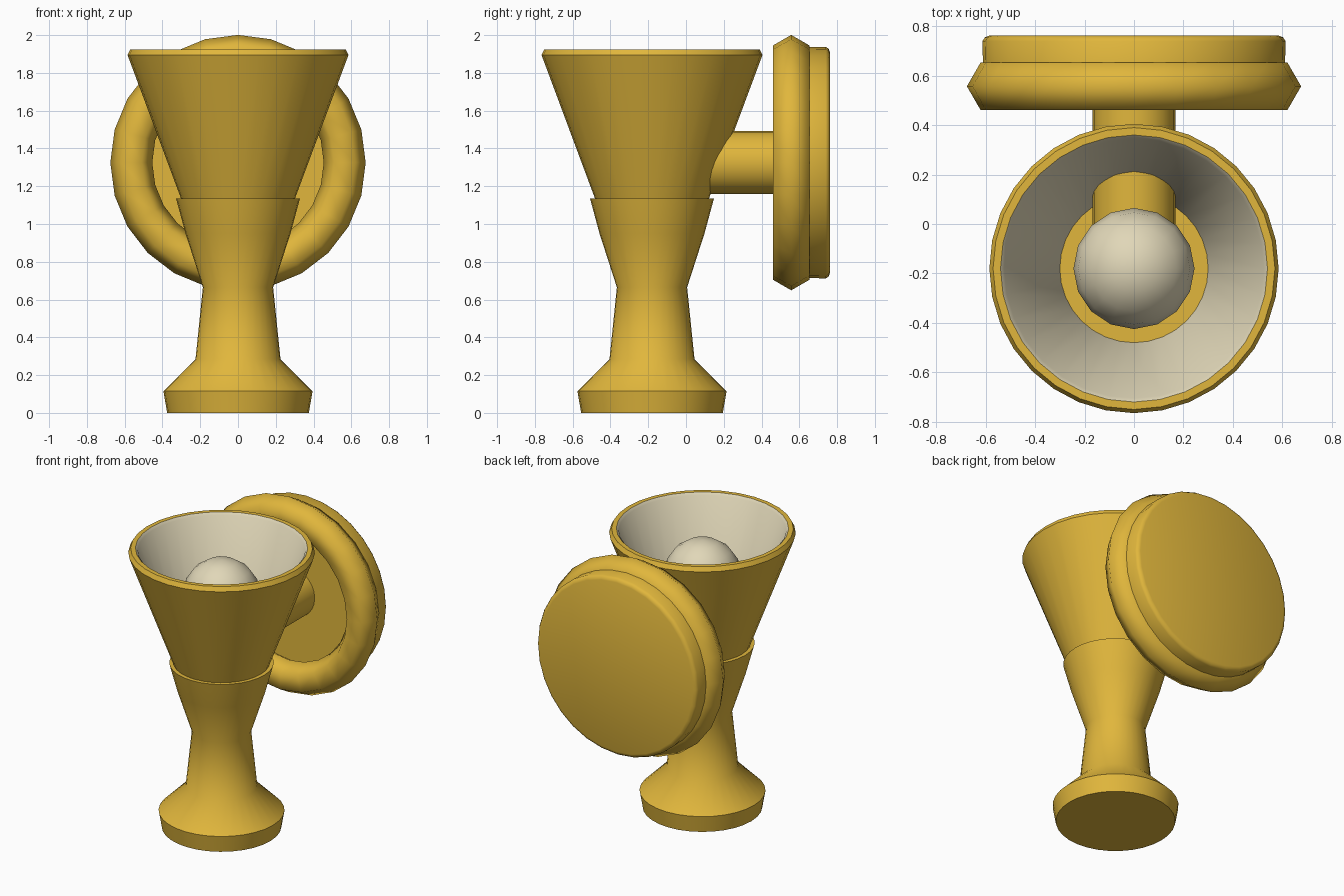
import bpy, math
from mathutils import Matrix

if "Cube" in bpy.data.objects:
    bpy.data.objects.remove(bpy.data.objects["Cube"])


def material(name, rgb):
    m = bpy.data.materials.new(name)
    m.diffuse_color = (*rgb, 1)
    m.use_nodes = True
    m.node_tree.nodes["Principled BSDF"].inputs["Base Color"].default_value = m.diffuse_color
    return m


gold = material("gold", (0.75, 0.47, 0.045))
cream = material("cream", (0.75, 0.68, 0.48))
CUP_Y, PLATE_Z = -0.18, 1.325


def lathe(name, profile, mat, place, segs=32, angle=45, closed=False):
    """Spin (radius, height) points around z; radius 0 becomes a single pole."""
    verts, faces, rings = [], [], []
    for r, h in profile:
        n = 1 if r == 0 else segs
        rings.append([len(verts) + i for i in range(n)])
        verts += [(r * math.cos(2 * math.pi * i / segs),
                   r * math.sin(2 * math.pi * i / segs), h) for i in range(n)]
    pairs = list(zip(rings, rings[1:]))
    if closed:
        pairs.append((rings[-1], rings[0]))
    for a, b in pairs:
        for i in range(segs):
            j = (i + 1) % segs
            quad = [a[i % len(a)], a[j % len(a)], b[j % len(b)], b[i % len(b)]]
            faces.append(list(dict.fromkeys(quad)))
    me = bpy.data.meshes.new(name)
    me.from_pydata(verts, [], faces)
    me.transform(place)
    me.materials.append(mat)
    ob = bpy.data.objects.new(name, me)
    bpy.context.collection.objects.link(ob)
    bpy.ops.object.select_all(action='DESELECT')
    ob.select_set(True)
    bpy.context.view_layer.objects.active = ob
    bpy.ops.object.shade_smooth_by_angle(angle=math.radians(angle))
    return ob


upright = Matrix.Translation((0, CUP_Y, 0))
# local z becomes world +y, towards the wall
to_wall = Matrix.Translation((0, 0, PLATE_Z)) @ Matrix.Rotation(-math.pi / 2, 4, 'X')

# flared foot, waist and collar
lathe("stem", [(0, 0), (0.375, 0), (0.395, 0.115), (0.225, 0.285), (0.186, 0.665),
               (0.278, 0.95), (0.328, 1.135), (0, 1.135)], gold, upright)

# conical shade: gold outside and rim, cream lining
cup = lathe("shade", [(0, 1.2), (0.30, 1.2), (0.525, 1.91), (0.54, 1.925), (0.57, 1.925),
                      (0.585, 1.895), (0.30, 1.13), (0, 1.13)][::-1], gold, upright)
cup.data.materials.append(cream)
for p in cup.data.polygons:
    radius = math.hypot(p.center.x, p.center.y - CUP_Y)
    inward = p.normal.x * p.center.x + p.normal.y * (p.center.y - CUP_Y) < -0.01
    if inward and 0.3 < radius < 0.53 and p.center.z > 1.3:
        p.material_index = 1

# light bulb
R = 0.245
lathe("bulb", [(R * math.sin(math.pi * k / 8) if 0 < k < 8 else 0,
                1.60 - R * math.cos(math.pi * k / 8)) for k in range(9)],
      cream, upright, segs=16, angle=60)

# arm from the shade to the wall plate
lathe("arm", [(0, -0.05), (0.167, -0.05), (0.167, 0.64), (0, 0.64)], gold, to_wall, segs=24)

# wall plate with bevelled back edge
lathe("wall_plate", [(0, 0.6), (0.61, 0.6), (0.613, 0.74), (0.603, 0.755),
                     (0.585, 0.762), (0, 0.762)], gold, to_wall)

# ring around the plate, hexagonal in section
lathe("plate_ring", [(0.565 + 0.111 * math.cos(math.pi * k / 3),
                      0.557 + 0.111 * math.sin(math.pi * k / 3)) for k in range(6)],
      gold, to_wall, segs=24, angle=80, closed=True)
